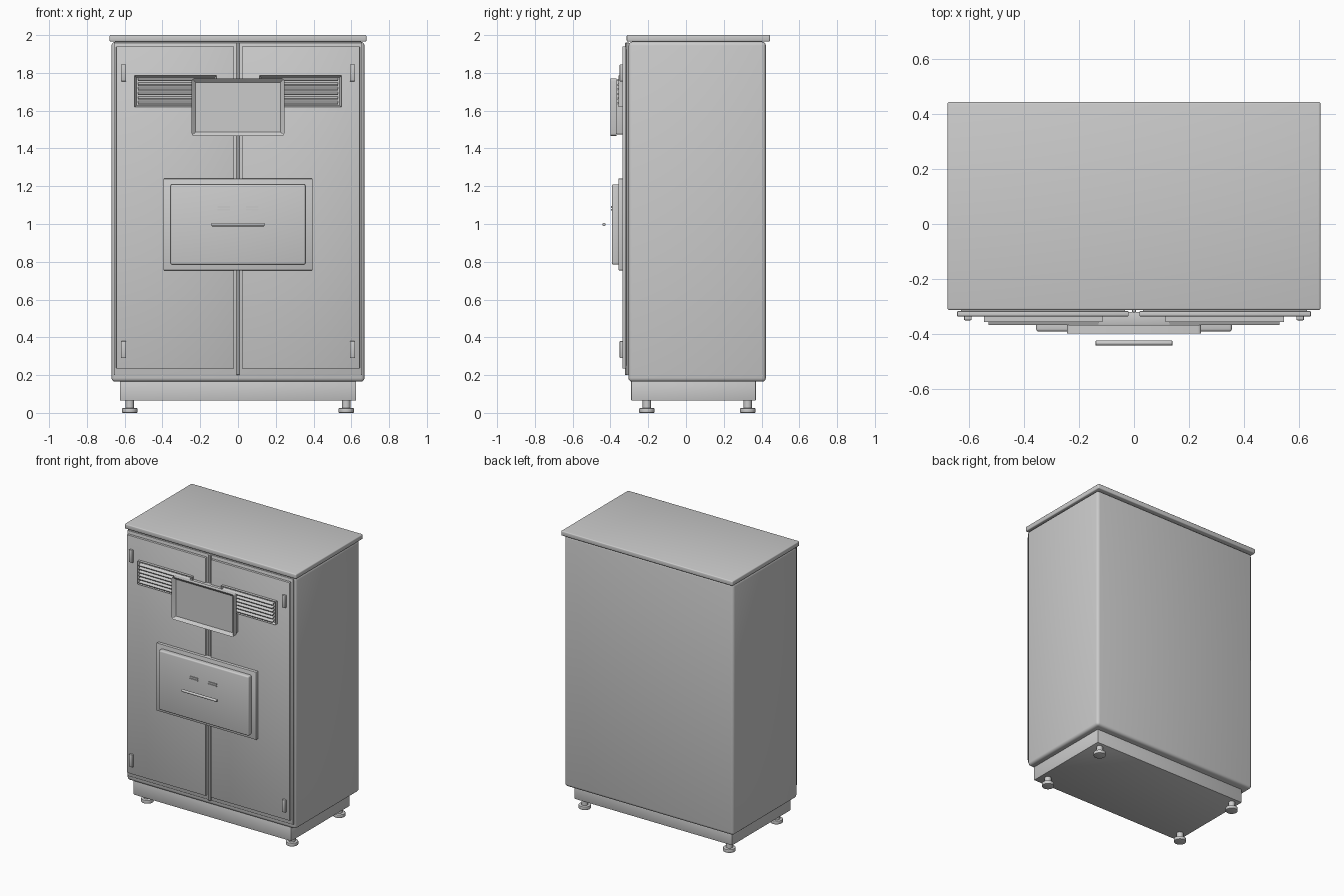
import bpy, bmesh, math
from mathutils import Matrix

old = bpy.data.objects.get("Cube")
if old:
    bpy.data.objects.remove(old, do_unlink=True)

grey = bpy.data.materials.new("light_grey")
grey.use_nodes = True
colour = (0.6, 0.6, 0.6, 1)
grey.diffuse_color = colour
grey.node_tree.nodes["Principled BSDF"].inputs["Base Color"].default_value = colour


def finish(name, bm, bevel=0, segments=3):
    """Turn a bmesh into a named object with rounded edges and smooth shading."""
    mesh = bpy.data.meshes.new(name)
    if bevel:
        bmesh.ops.bevel(bm, geom=bm.edges[:], offset=bevel, segments=segments,
                        profile=0.5, affect='EDGES')
    bmesh.ops.recalc_face_normals(bm, faces=bm.faces[:])
    bm.to_mesh(mesh)
    bm.free()
    mesh.materials.append(grey)
    ob = bpy.data.objects.new(name, mesh)
    bpy.context.collection.objects.link(ob)
    bpy.ops.object.select_all(action='DESELECT')
    ob.select_set(True)
    bpy.context.view_layer.objects.active = ob
    bpy.ops.object.shade_smooth_by_angle(angle=math.radians(35))
    return ob


def box_mesh(x, y, z, tilt=0):
    """Box between (min, max) pairs, optionally tilted about its long x axis."""
    bm = bmesh.new()
    centre = Matrix.Translation([sum(r) / 2 for r in (x, y, z)])
    scale = Matrix.Diagonal([r[1] - r[0] for r in (x, y, z)] + [1])
    bmesh.ops.create_cube(bm, size=1, matrix=centre @ Matrix.Rotation(tilt, 4, 'X') @ scale)
    return bm


def box(name, x, y, z, bevel=0, segments=3, tilt=0):
    return finish(name, box_mesh(x, y, z, tilt), bevel, segments)


def cylinder(name, centre, radius, depth, axis='Z', bevel=0):
    bm = bmesh.new()
    turn = Matrix.Rotation(math.pi / 2, 4, 'Y') if axis == 'X' else Matrix()
    bmesh.ops.create_cone(bm, cap_ends=True, segments=24, radius1=radius, radius2=radius,
                          depth=depth, matrix=Matrix.Translation(centre) @ turn)
    return finish(name, bm, bevel, 2)


def inset_front(bm, width, depth):
    """Sink a bordered recess into the face that looks toward -y."""
    bm.normal_update()
    face = min(bm.faces, key=lambda f: f.normal.y)
    bmesh.ops.inset_region(bm, faces=[face], thickness=width)
    bmesh.ops.translate(bm, verts=face.verts[:], vec=(0, depth, 0))


def span(side, a, b):
    """Mirror an x range to the given side."""
    return sorted((side * a, side * b))


# Cabinet carcass, worktop and plinth
box("cabinet_body", (-0.67, 0.67), (-0.305, 0.423), (0.165, 1.965), 0.02)
box("top_slab", (-0.68, 0.68), (-0.314, 0.445), (1.965, 2.0), 0.007)
box("plinth", (-0.625, 0.625), (-0.29, 0.37), (0.065, 0.17), 0.004, 2)

# Front frame and the strip between the doors
box("front_frame", (-0.657, 0.657), (-0.314, -0.30), (0.2, 1.96), 0.003, 2)
box("centre_strip", (-0.008, 0.008), (-0.322, -0.31), (0.2, 1.96), 0.002, 1)

for side, label in ((-1, "right"), (1, "left")):
    # Doors and hinges
    box(f"{label}_door", span(side, 0.02, 0.645), (-0.337, -0.318), (0.235, 1.94), 0.003, 2)
    box(f"{label}_door_backing", span(side, 0.032, 0.63), (-0.32, -0.31), (0.25, 1.925))
    for low, place in ((0.29, "lower"), (1.755, "upper")):
        box(f"{label}_{place}_hinge", span(side, 0.592, 0.62), (-0.351, -0.33),
            (low, low + 0.09), 0.004, 2)

    # Vent with angled slats
    vent = box_mesh(span(side, 0.115, 0.547), (-0.358, -0.335), (1.62, 1.785))
    inset_front(vent, 0.012, 0.014)
    finish(f"{label}_vent_frame", vent)
    for i in range(6):
        z = 1.642 + i * 0.0245
        box(f"{label}_vent_slat_{i + 1}", span(side, 0.13, 0.53), (-0.368, -0.344),
            (z - 0.004, z + 0.004), tilt=math.radians(25))

    # Levelling feet
    for y, place in ((-0.207, "front"), (0.327, "back")):
        cylinder(f"{label}_{place}_foot_pad", (side * 0.573, y, 0.0125), 0.041, 0.025, bevel=0.004)
        cylinder(f"{label}_{place}_foot_stem", (side * 0.573, y, 0.046), 0.022, 0.046)

    # Paired slots above the handle
    for z in (1.075, 1.09):
        box(f"{label}_panel_slot", span(side, 0.042, 0.108), (-0.398, -0.388), (z - 0.004, z + 0.004))

# Display with a recessed screen and rear mount
screen = box_mesh((-0.245, 0.245), (-0.40, -0.368), (1.467, 1.77))
corners = [e for e in screen.edges if abs(e.verts[0].co.y - e.verts[1].co.y) > 0.01]
bmesh.ops.bevel(screen, geom=corners, offset=0.012, segments=3, profile=0.5, affect='EDGES')
inset_front(screen, 0.02, 0.018)
finish("display", screen)
box("display_mount", (-0.235, 0.235), (-0.37, -0.32), (1.475, 1.762), 0.004, 2)

# Central panel with its backing plate and handle
box("panel_plate", (-0.395, 0.395), (-0.358, -0.32), (0.755, 1.24), 0.003, 2)
box("drawer_panel", (-0.357, 0.357), (-0.392, -0.35), (0.785, 1.21), 0.009)
cylinder("handle_bar", (0, -0.434, 0.997), 0.009, 0.28, 'X', bevel=0.002)
